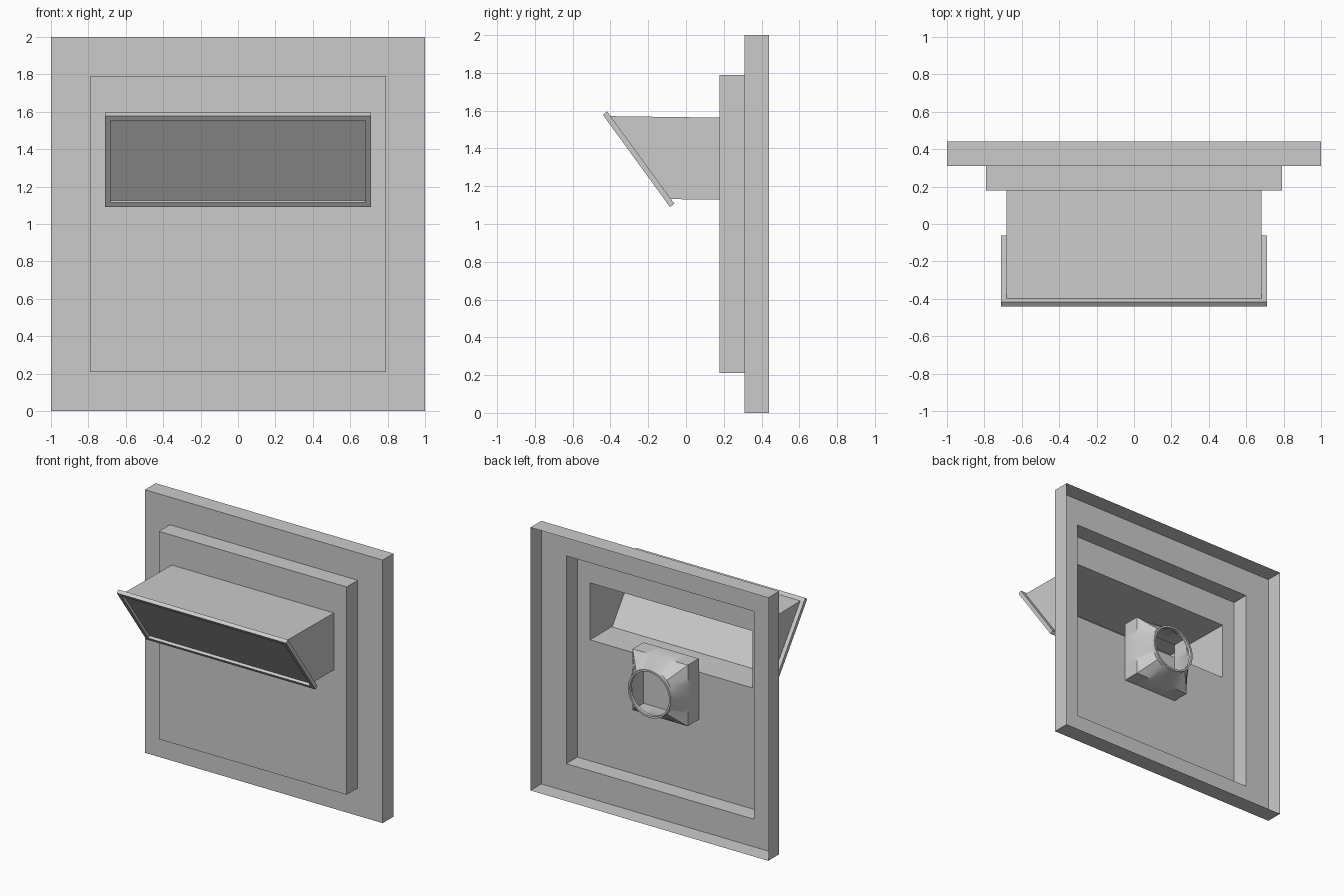
import bpy, bmesh, math
from mathutils import Vector

if "Cube" in bpy.data.objects:
    bpy.data.objects.remove(bpy.data.objects["Cube"])


def skin(name, rings, cap=False, smooth=False):
    """Bridge a sequence of equal-length closed rings; optionally cap the last."""
    bm = bmesh.new()
    loops = [[bm.verts.new(p) for p in ring] for ring in rings]
    n = len(loops[0])
    for a, b in zip(loops, loops[1:]):
        for i in range(n):
            j = (i + 1) % n
            bm.faces.new((a[i], a[j], b[j], b[i]))
    if cap:
        bm.faces.new(loops[-1])
    mesh = bpy.data.meshes.new(name)
    bm.to_mesh(mesh)
    bm.free()
    ob = bpy.data.objects.new(name, mesh)
    bpy.context.collection.objects.link(ob)
    if smooth:
        bpy.ops.object.select_all(action='DESELECT')
        ob.select_set(True)
        bpy.context.view_layer.objects.active = ob
        bpy.ops.object.shade_smooth_by_angle(angle=math.radians(35))
    return ob


def rect(hw, z0, z1, y0, y1=None):
    """Rectangle of half width hw; y may differ at bottom (y0) and top (y1)."""
    y1 = y0 if y1 is None else y1
    return [(-hw, y0, z0), (hw, y0, z0), (hw, y1, z1), (-hw, y1, z1)]


# Sloping visor frame: rectangle inset by m and sunk by depth d
BOTTOM, TOP = Vector((0, -0.085, 1.09)), Vector((0, -0.44, 1.578))
UP = (TOP - BOTTOM).normalized()
INWARD = Vector((0, UP.z, -UP.y))


def sloped(m, d):
    lo = BOTTOM + UP * m + INWARD * d
    hi = TOP - UP * m + INWARD * d
    return rect(0.712 - m, lo.z, hi.z, lo.y, hi.y)


BACK, MID, FRONT = 0.44, 0.31, 0.178
window = rect(0.682, 1.13, 1.563, FRONT)

# Stepped wall panels, hollow at the back
skin("outer_panel", [rect(1, 0, 2, BACK), rect(1, 0, 2, MID), rect(0.79, 0.21, 1.79, MID)])
skin("raised_panel", [rect(0.79, 0.21, 1.79, MID), rect(0.79, 0.21, 1.79, FRONT), window])

# Hood projecting from the window, and its slanted frame with a recessed pane
T = 0.029
skin("hood", [window, sloped(0.03, T)])
skin("hood_frame", [sloped(0.03, T), sloped(0, T), sloped(0, 0),
                    sloped(0.03, 0), sloped(0.03, 0.02)])
skin("hood_pane", [sloped(0.03, T), sloped(0.03, 0.02)], cap=True)

# Square-to-round duct on the back
N, HALF, ZC = 48, 0.232, 1.0


def circle(r, y):
    return [(-r * math.cos(2 * math.pi * i / N + math.pi / 4), y,
             ZC - r * math.sin(2 * math.pi * i / N + math.pi / 4)) for i in range(N)][::-1]


def square(h, y):
    pts = []
    for x, _, z in circle(1, y):
        s = h / max(abs(x), abs(z - ZC))
        pts.append((x * s, y, ZC + (z - ZC) * s))
    return pts


skin("duct", [square(HALF, FRONT), square(HALF, MID), circle(0.18, 0.415),
              circle(0.18, BACK), circle(0.166, BACK), circle(0.166, 0.415)], smooth=True)
